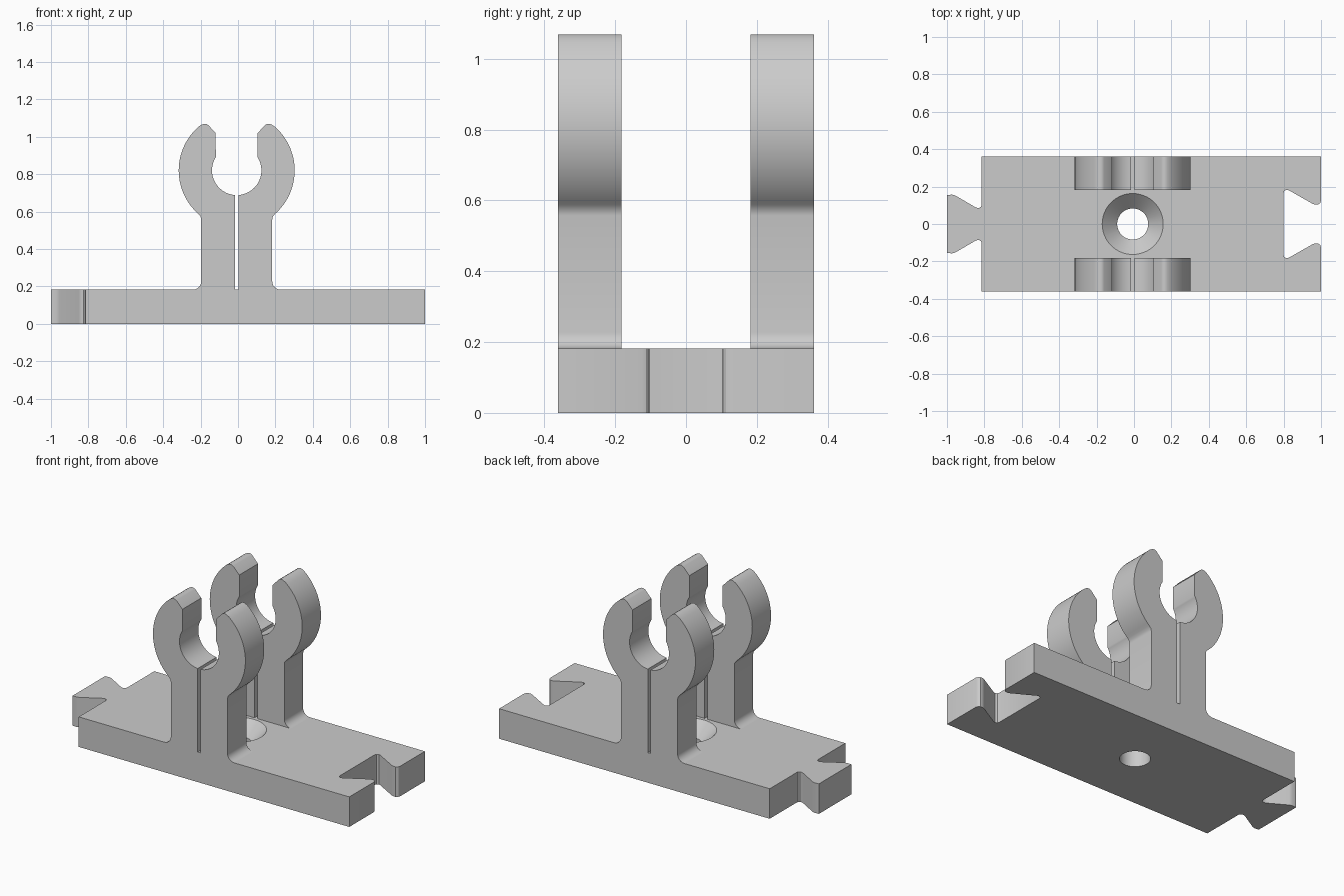
import bpy, bmesh
from math import radians, cos, sin

if "Cube" in bpy.data.objects:
    bpy.data.objects.remove(bpy.data.objects["Cube"])

BASE_H = 0.182        # plate thickness
HALF_W = 0.362        # half depth of the plate
CENTRE_X = -0.007     # axis of the clips and the screw hole
CLIP_Z = 0.82         # centre height of the gripping ring

grey = bpy.data.materials.new("light grey")
grey.use_nodes = True
grey.diffuse_color = (0.6, 0.6, 0.6, 1)
grey.node_tree.nodes["Principled BSDF"].inputs["Base Color"].default_value = (0.6, 0.6, 0.6, 1)


def arc(cx, cy, r, start, end, steps):
    angles = [radians(start + (end - start) * i / steps) for i in range(steps + 1)]
    return [(cx + r * cos(a), cy + r * sin(a)) for a in angles]


def prism(name, points, direction):
    """Extrude a closed outline of 3D points along a direction."""
    bm = bmesh.new()
    face = bm.faces.new([bm.verts.new(p) for p in points])
    new = bmesh.ops.extrude_face_region(bm, geom=[face])["geom"]
    bmesh.ops.translate(bm, vec=direction,
                        verts=[v for v in new if isinstance(v, bmesh.types.BMVert)])
    return finish(name, bm)


def finish(name, bm):
    bmesh.ops.recalc_face_normals(bm, faces=bm.faces)
    mesh = bpy.data.meshes.new(name)
    bm.to_mesh(mesh)
    bm.free()
    mesh.materials.append(grey)
    obj = bpy.data.objects.new(name, mesh)
    bpy.context.collection.objects.link(obj)
    return obj


def activate(obj):
    bpy.ops.object.select_all(action='DESELECT')
    obj.select_set(True)
    bpy.context.view_layer.objects.active = obj


# Base plate: half outline from the dovetail tab to the dovetail notch
tab = [(-1, 0.155), (-0.972, 0.157), (-0.955, 0.152), (-0.852, 0.092),
       (-0.838, 0.086), (-0.825, 0.087), (-0.817, 0.094), (-0.815, 0.104)]
notch = [(1, 0.125), (0.996, 0.113), (0.985, 0.104), (0.97, 0.103), (0.955, 0.108),
         (0.83, 0.179), (0.816, 0.183), (0.804, 0.178), (0.8, 0.166)]
half = tab + [(-0.815, HALF_W), (1, HALF_W)] + notch
outline = half + [(x, -y) for x, y in reversed(half)]
base = prism("base_plate", [(x, y, 0) for x, y in outline], (0, 0, BASE_H))

# Countersunk screw hole
bm = bmesh.new()
rings = []
for r, z in [(0.083, -0.05), (0.083, BASE_H - 0.08), (0.163, BASE_H), (0.163, BASE_H + 0.05)]:
    rings.append([bm.verts.new((x, y, z)) for x, y in arc(CENTRE_X, 0, r, 0, 360, 64)[:-1]])
for low, high in zip(rings, rings[1:]):
    for i in range(len(low)):
        j = (i + 1) % len(low)
        bm.faces.new((low[i], low[j], high[j], high[i]))
bm.faces.new(rings[0])
bm.faces.new(rings[-1])
cutter = finish("screw_hole_cutter", bm)
cutter.hide_render = True

activate(base)
cut = base.modifiers.new("screw hole", 'BOOLEAN')
cut.operation = 'DIFFERENCE'
cut.solver = 'EXACT'
cut.object = cutter
bpy.ops.object.modifier_apply(modifier=cut.name)
bpy.data.objects.remove(cutter)

# Split clips: one jaw with its leg, mirrored across the slot and the hole
jaw = [(0.01, BASE_H)]
jaw += arc(0.235, BASE_H + 0.045, 0.045, 270, 180, 8)          # foot fillet
jaw += [(0.19, 0.558), (0.193, 0.573)]                         # neck fillet
jaw += arc(0, CLIP_Z, 0.31, -48.6, 50, 32)                     # outer ring
jaw += [(0.186, 1.065), (0.176, 1.069), (0.164, 1.069), (0.153, 1.063), (0.112, 1.02)]
jaw += arc(0, CLIP_Z, 0.132, 32, -85.7, 28)                    # gripping bore
clips = prism("split_clips", [(x, 0.182, z) for x, z in jaw], (0, HALF_W - 0.182, 0))
clips.location.x = CENTRE_X
activate(clips)
mirror = clips.modifiers.new("both jaws and both clips", 'MIRROR')
mirror.use_axis = (True, True, False)
mirror.use_mirror_merge = False
bpy.ops.object.modifier_apply(modifier=mirror.name)

for obj in (base, clips):
    activate(obj)
    bpy.ops.object.shade_smooth_by_angle(angle=radians(30))
